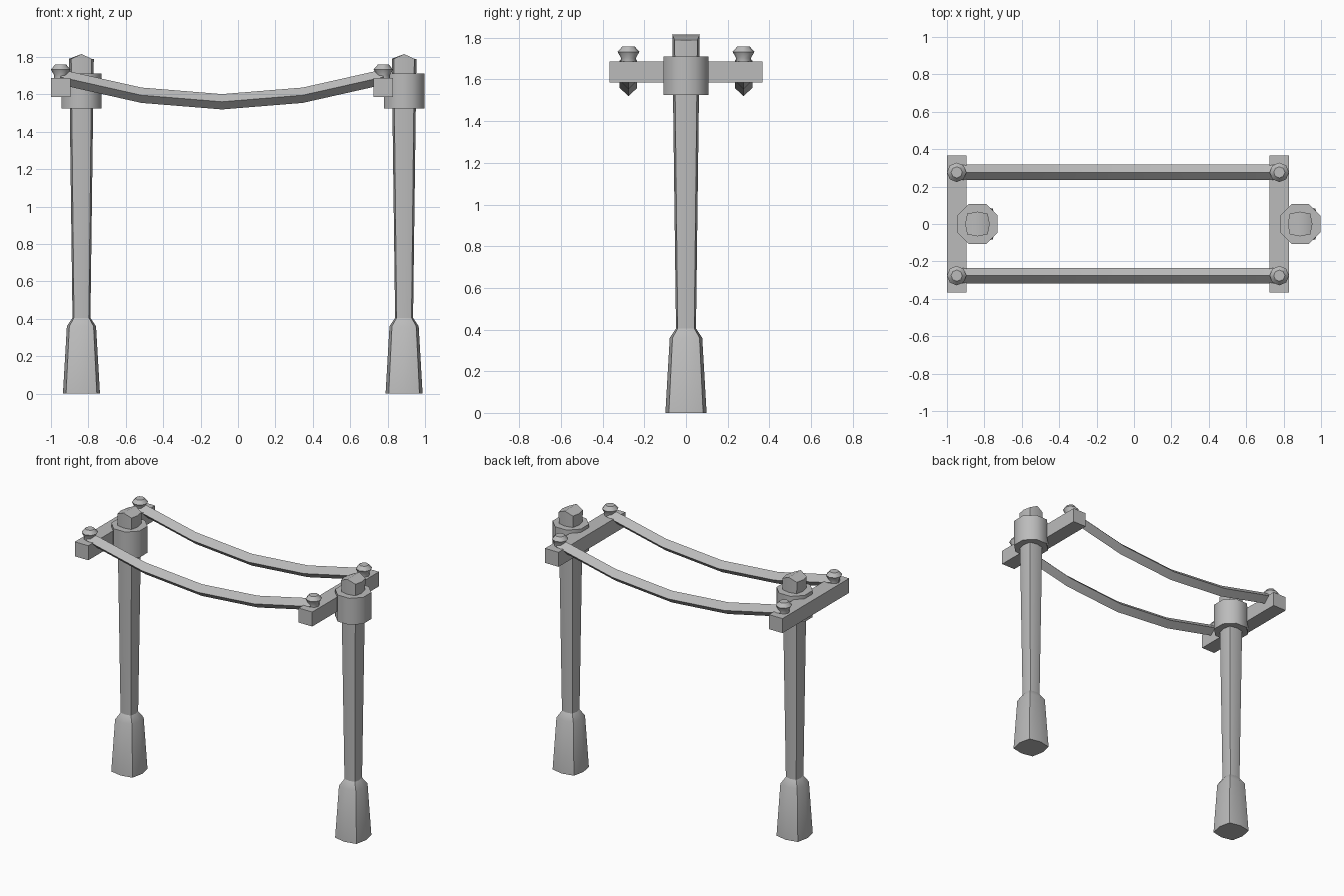
import bpy, bmesh, math

cube = bpy.data.objects.get("Cube")
if cube:
    bpy.data.objects.remove(cube, do_unlink=True)

grey = bpy.data.materials.new("plain_grey")
grey.use_nodes = True
colour = (0.5, 0.5, 0.5, 1)
grey.diffuse_color = colour
grey.node_tree.nodes["Principled BSDF"].inputs["Base Color"].default_value = colour


def loft(name, rings, angle):
    """Skin a list of equal-length point rings and cap both ends."""
    bm = bmesh.new()
    loops = [[bm.verts.new(p) for p in ring] for ring in rings]
    n = len(loops[0])
    for a, b in zip(loops, loops[1:]):
        for i in range(n):
            j = (i + 1) % n
            bm.faces.new((a[i], a[j], b[j], b[i]))
    bm.faces.new(loops[0][::-1])
    bm.faces.new(loops[-1])
    bmesh.ops.recalc_face_normals(bm, faces=bm.faces)
    return finish(name, bm, angle)


def finish(name, bm, angle):
    mesh = bpy.data.meshes.new(name)
    bm.to_mesh(mesh)
    bm.free()
    mesh.materials.append(grey)
    obj = bpy.data.objects.new(name, mesh)
    bpy.context.collection.objects.link(obj)
    bpy.ops.object.select_all(action='DESELECT')
    obj.select_set(True)
    bpy.context.view_layer.objects.active = obj
    bpy.ops.object.shade_smooth_by_angle(angle=math.radians(angle))
    return obj


def bowed_square(cx, r, z):
    """Square with slightly bulging sides: middles at r, corners pulled in."""
    c = r * 0.83
    return [(cx + x, y, z) for x, y in
            ((r, 0), (c, c), (0, r), (-c, c), (-r, 0), (-c, -c), (0, -r), (c, -c))]


def circle(cx, cy, r, z, turn=0.0, n=8):
    steps = [turn + math.tau * i / n for i in range(n)]
    return [(cx + r * math.cos(a), cy + r * math.sin(a), z) for a in steps]


POLE_X = {"right": -0.837, "left": 0.888}
BEAM_OFFSET = -0.111
ROPE_Y = 0.276

for side, px in POLE_X.items():
    # Pole with flared foot
    profile = [(0.099, 0), (0.078, 0.36), (0.048, 0.405), (0.066, 1.79)]
    pole = loft(side + "_pole", [bowed_square(px, r, z) for r, z in profile], 30)

    # Ridged pole top: raise the middles of the front and back sides
    bm = bmesh.new()
    bm.from_mesh(pole.data)
    bm.verts.ensure_lookup_table()
    ridge = [v for v in bm.verts if v.co.z > 1.7 and abs(v.co.x - px) < 0.001]
    for v in ridge:
        v.co.z = 1.815
    top = next(f for f in bm.faces if all(v.co.z > 1.7 for v in f.verts))
    bmesh.utils.face_split(top, ridge[0], ridge[1])
    bm.to_mesh(pole.data)
    bm.free()

    # Octagonal collar
    r = 0.108 / math.cos(math.pi / 8)
    loft(side + "_collar",
         [circle(px, 0, r, z, math.pi / 8) for z in (1.525, 1.71)], 50)

    # Crossbeam
    bx = px + BEAM_OFFSET
    loft(side + "_crossbeam",
         [[(bx + x, y, z) for x, y in
           ((-0.052, -0.367), (0.052, -0.367), (0.052, 0.367), (-0.052, 0.367))]
          for z in (1.585, 1.686)], 30)

    # Faceted knobs holding the cables
    for end, y in (("front", -ROPE_Y), ("back", ROPE_Y)):
        knob = [(0.037, 1.68), (0.036, 1.703), (0.052, 1.733), (0.03, 1.758)]
        loft(f"{side}_{end}_knob", [circle(bx, y, r, z) for r, z in knob], 50)

# Sagging cables with a diamond section
x0 = POLE_X["right"] + BEAM_OFFSET
x1 = POLE_X["left"] + BEAM_OFFSET
heights = (1.692, 1.595, 1.56, 1.595, 1.692)
for end, y in (("front", -ROPE_Y), ("back", ROPE_Y)):
    rings = []
    for i, z in enumerate(heights):
        x = x0 + (x1 - x0) * i / (len(heights) - 1)
        rings.append([(x, y + dy, z + dz) for dy, dz in
                      ((0.042, 0), (0, 0.041), (-0.042, 0), (0, -0.041))])
    loft(end + "_cable", rings, 30)
